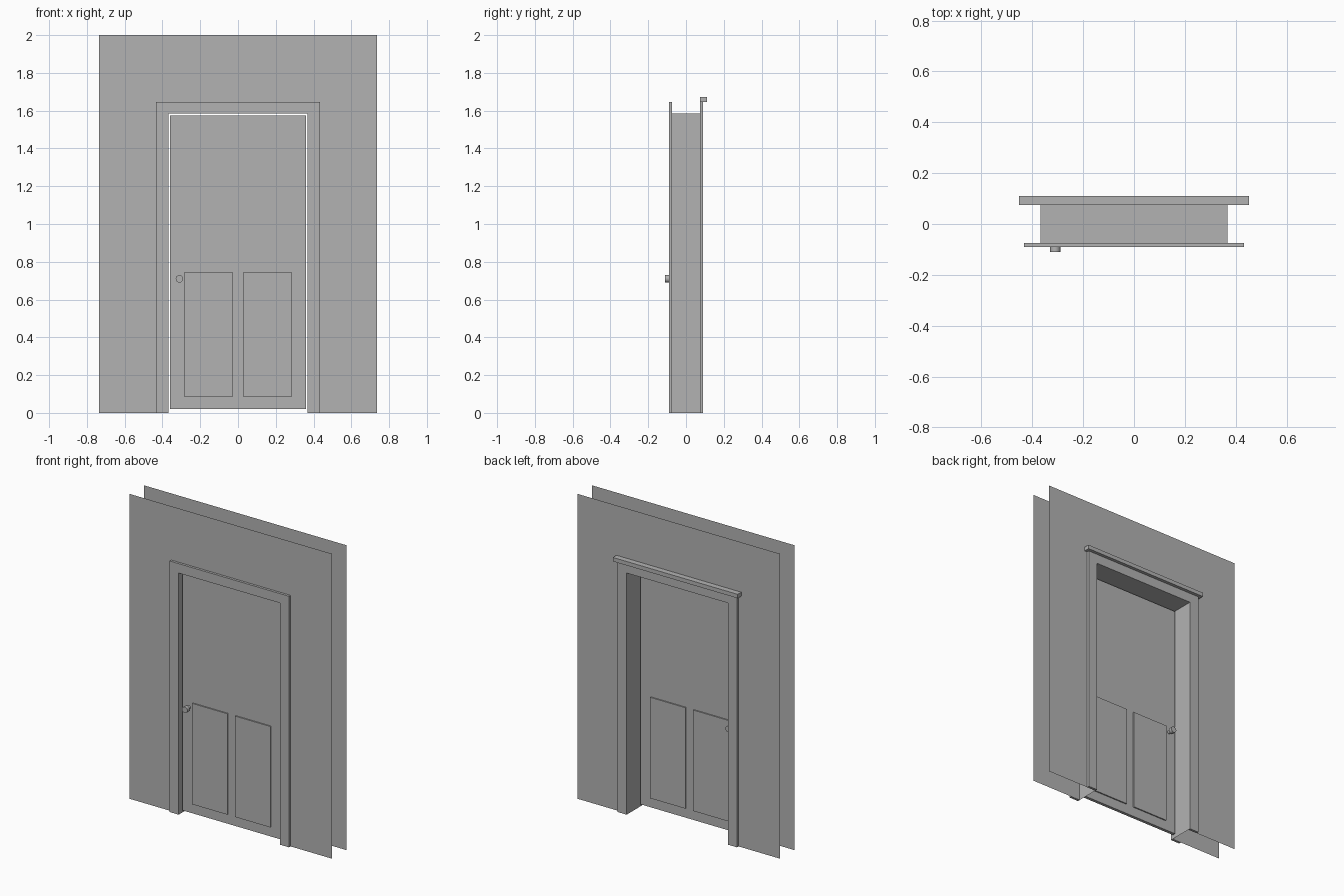
import bpy, bmesh, math
from mathutils import Matrix

if "Cube" in bpy.data.objects:
    bpy.data.objects.remove(bpy.data.objects["Cube"])

grey = bpy.data.materials.new("plain grey")
grey.diffuse_color = (0.45, 0.45, 0.45, 1)
grey.use_nodes = True
grey.node_tree.nodes["Principled BSDF"].inputs["Base Color"].default_value = grey.diffuse_color

OPEN_X, OPEN_Z = 0.368, 1.585      # door opening half width and height
WALL_Y, TRIM_Y = 0.074, 0.09       # wall faces and trim faces


def finish(name, bm):
    mesh = bpy.data.meshes.new(name)
    bm.to_mesh(mesh)
    bm.free()
    mesh.materials.append(grey)
    obj = bpy.data.objects.new(name, mesh)
    bpy.context.collection.objects.link(obj)
    return obj


def box(name, x0, x1, y0, y1, z0, z1):
    bm = bmesh.new()
    bmesh.ops.create_cube(bm, size=1)
    for v in bm.verts:
        v.co = ((x0 + x1) / 2 + v.co.x * (x1 - x0),
                (y0 + y1) / 2 + v.co.y * (y1 - y0),
                (z0 + z1) / 2 + v.co.z * (z1 - z0))
    return finish(name, bm)


def arch(name, half, top, y, depth=0):
    """Flat surround of the opening, optionally given depth along y."""
    pts = [(-half, 0), (-OPEN_X, 0), (-OPEN_X, OPEN_Z), (OPEN_X, OPEN_Z),
           (OPEN_X, 0), (half, 0), (half, top), (-half, top)]
    bm = bmesh.new()
    face = bm.faces.new([bm.verts.new((x, y, z)) for x, z in pts])
    if y > 0 and not depth:
        face.normal_flip()
    if depth:
        new = bmesh.ops.extrude_face_region(bm, geom=[face])["geom"]
        for v in new:
            if isinstance(v, bmesh.types.BMVert):
                v.co.y += depth
        bmesh.ops.recalc_face_normals(bm, faces=bm.faces)
    return finish(name, bm)


# Thin wall sheets and the casings around the opening, front and back
for side, s in (("front", -1), ("back", 1)):
    arch(side + "_wall", 0.735, 2.0, s * WALL_Y)
    arch(side + "_trim", 0.433, 1.647, s * WALL_Y, s * (TRIM_Y - WALL_Y))

# Jamb lining between the walls
bm = bmesh.new()
path = [(-OPEN_X, 0), (-OPEN_X, OPEN_Z), (OPEN_X, OPEN_Z), (OPEN_X, 0)]
rows = [[bm.verts.new((x, y, z)) for x, z in path] for y in (-WALL_Y, WALL_Y)]
for i in range(3):
    bm.faces.new((rows[0][i], rows[0][i + 1], rows[1][i + 1], rows[1][i]))
finish("jamb", bm)

# Ledge over the back casing
box("back_cap", -0.453, 0.453, WALL_Y, 0.111, 1.647, 1.673)

# Door leaf with two raised panels showing on both faces
DOOR_Y = -0.052
box("door", -0.36, 0.36, DOOR_Y - 0.01, DOOR_Y + 0.01, 0.02, 1.575)
for side, s in (("left", -1), ("right", 1)):
    x0, x1 = sorted((s * 0.028, s * 0.284))
    box(side + "_panel", x0, x1, DOOR_Y - 0.018, DOOR_Y + 0.018, 0.083, 0.745)

# Door knobs: a slim neck and a wider head on each face
bm = bmesh.new()
for s in (-1, 1):
    for radius, start, end in ((0.01, 0.01, 0.036), (0.02, 0.034, 0.058)):
        bmesh.ops.create_cone(
            bm, cap_ends=True, segments=16, radius1=radius, radius2=radius,
            depth=end - start,
            matrix=Matrix.Translation((-0.31, DOOR_Y + s * (start + end) / 2, 0.71))
            @ Matrix.Rotation(math.pi / 2, 4, "X"))
knob = finish("knobs", bm)
bpy.context.view_layer.objects.active = knob
knob.select_set(True)
bpy.ops.object.shade_smooth_by_angle()
